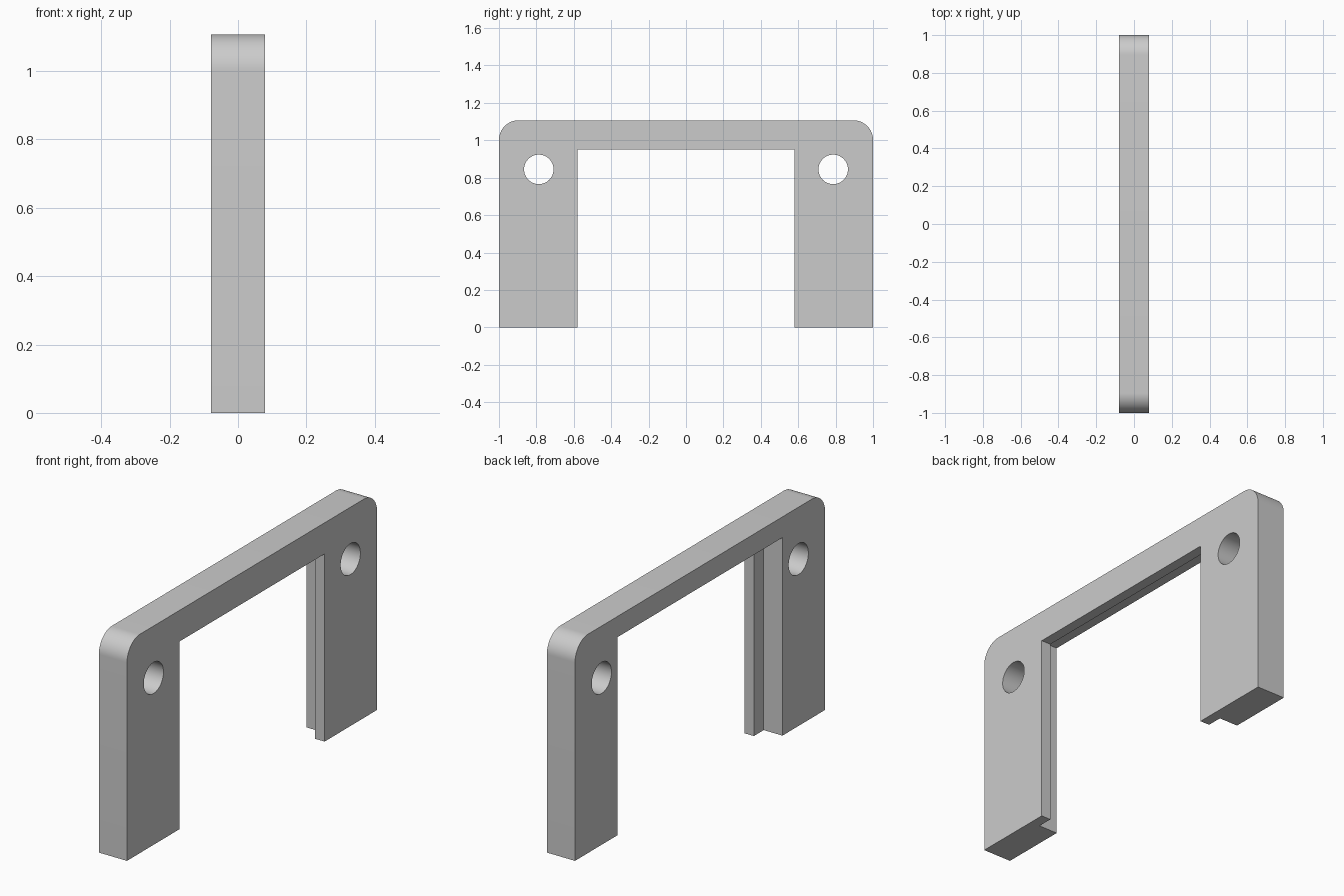
import bpy
import bmesh
from math import sin, cos, pi, radians
from mathutils import Matrix

cube = bpy.data.objects.get("Cube")
if cube:
    bpy.data.objects.remove(cube, do_unlink=True)

UNIT = 0.0525              # base module of the bracket
HALF_X = 1.5 * UNIT        # half thickness
TOP = 1.107
INNER = 1 - 8 * UNIT       # half width of the opening
SOFFIT = TOP - 3 * UNIT    # underside of the bridge
RADIUS = 2 * UNIT

grey = bpy.data.materials.new("light grey")
grey.use_nodes = True
grey.diffuse_color = (0.6, 0.6, 0.6, 1)
grey.node_tree.nodes["Principled BSDF"].inputs["Base Color"].default_value = (0.6, 0.6, 0.6, 1)


def make_object(name, bm):
    bmesh.ops.recalc_face_normals(bm, faces=bm.faces)
    mesh = bpy.data.meshes.new(name)
    bm.to_mesh(mesh)
    bm.free()
    mesh.materials.append(grey)
    obj = bpy.data.objects.new(name, mesh)
    bpy.context.collection.objects.link(obj)
    return obj


def extrude_profile(name, points, x0, x1):
    """Extrude a (y, z) outline along x."""
    bm = bmesh.new()
    face = bm.faces.new([bm.verts.new((x0, y, z)) for y, z in points])
    ext = bmesh.ops.extrude_face_region(bm, geom=[face])
    verts = [v for v in ext["geom"] if isinstance(v, bmesh.types.BMVert)]
    bmesh.ops.translate(bm, verts=verts, vec=(x1 - x0, 0, 0))
    return make_object(name, bm)


def cut(target, cutter):
    cutter.hide_render = True
    mod = target.modifiers.new(cutter.name, 'BOOLEAN')
    mod.operation = 'DIFFERENCE'
    mod.solver = 'EXACT'
    mod.object = cutter
    bpy.context.view_layer.objects.active = target
    bpy.ops.object.modifier_apply(modifier=mod.name)
    bpy.data.objects.remove(cutter, do_unlink=True)


# Arch outline: right half with a rounded top corner, mirrored to the other leg
STEPS = 16
half = [(INNER, SOFFIT), (INNER, 0), (1, 0)]
for i in range(STEPS + 1):
    a = pi / 2 * i / STEPS
    half.append((1 - RADIUS + RADIUS * cos(a), TOP - RADIUS + RADIUS * sin(a)))
outline = half + [(-y, z) for y, z in reversed(half)]
frame = extrude_profile("arch_bracket", outline, -HALF_X, HALF_X)

# Stepped recess around the opening, leaving a thin lip on the +x side
ry, rz = INNER + 1.5 * UNIT, SOFFIT + UNIT
recess = extrude_profile("recess_cutter", [(-ry, -0.1), (ry, -0.1), (ry, rz), (-ry, rz)],
                         -HALF_X - 0.1, HALF_X - UNIT)
cut(frame, recess)

# Round mounting hole in each leg
for side in (-1, 1):
    bm = bmesh.new()
    place = Matrix.Translation((0, side * 0.787, TOP - 5 * UNIT)) @ Matrix.Rotation(pi / 2, 4, 'Y')
    bmesh.ops.create_cone(bm, cap_ends=True, segments=64, radius1=1.5 * UNIT,
                          radius2=1.5 * UNIT, depth=0.5, matrix=place)
    cut(frame, make_object("hole_cutter", bm))

# Smooth the rounded corners and holes, keep the other edges crisp
bpy.ops.object.select_all(action='DESELECT')
frame.select_set(True)
bpy.context.view_layer.objects.active = frame
bpy.ops.object.shade_smooth_by_angle(angle=radians(30))
